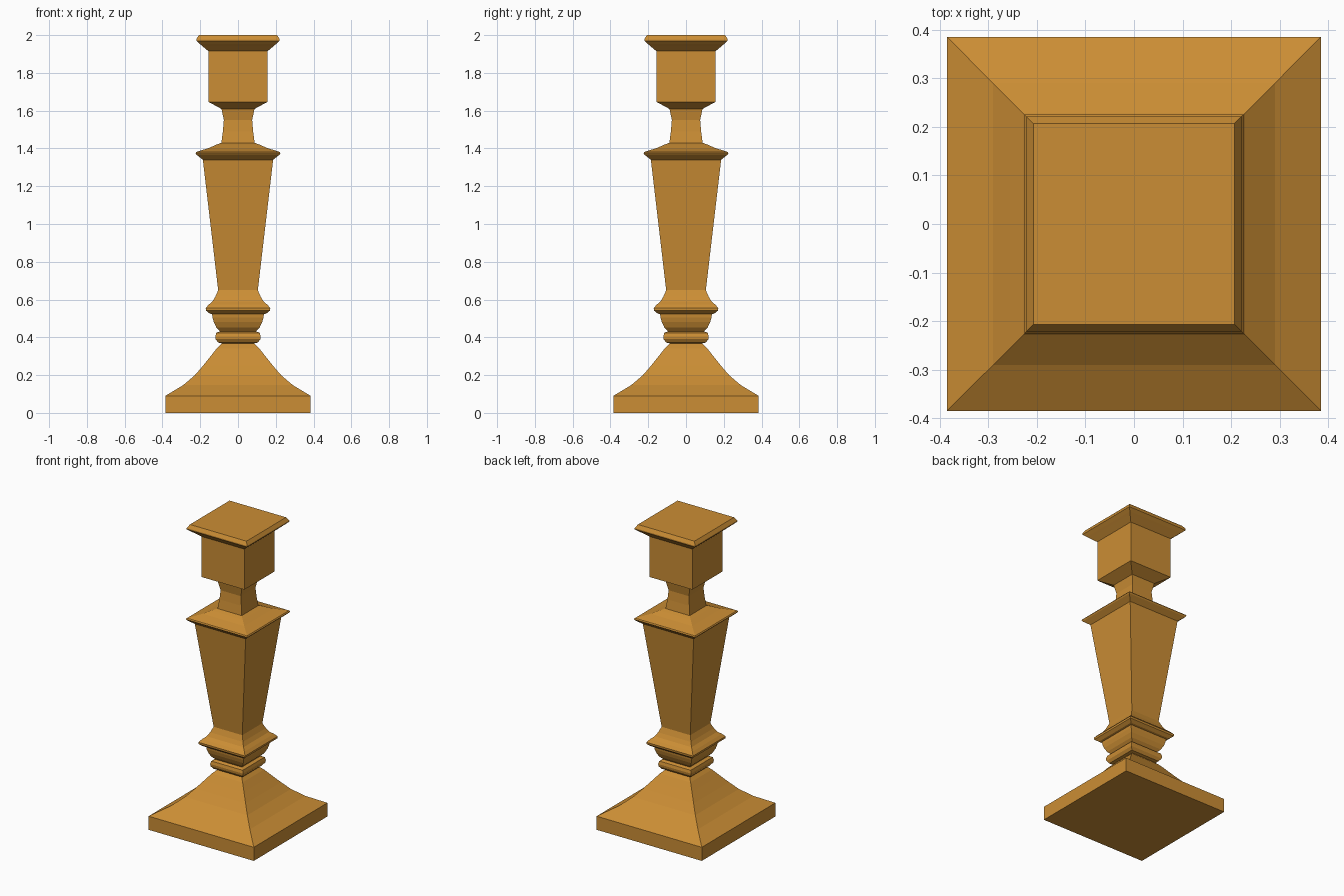
import bpy, bmesh

if "Cube" in bpy.data.objects:
    bpy.data.objects.remove(bpy.data.objects["Cube"])

wood = bpy.data.materials.new("golden_wood")
wood.diffuse_color = (0.60, 0.27, 0.035, 1)
wood.use_nodes = True
wood.node_tree.nodes["Principled BSDF"].inputs["Base Color"].default_value = wood.diffuse_color


def square_turning(name, profile, cap_bottom=False, cap_top=False):
    """Loft square sections through (half width, height) pairs."""
    bm = bmesh.new()
    rings = [[bm.verts.new((sx * r, sy * r, z))
              for sx, sy in ((-1, -1), (1, -1), (1, 1), (-1, 1))]
             for r, z in profile]
    for a, b in zip(rings, rings[1:]):
        for i in range(4):
            j = (i + 1) % 4
            bm.faces.new((a[i], a[j], b[j], b[i]))
    if cap_bottom:
        bm.faces.new(rings[0][::-1])
    if cap_top:
        bm.faces.new(rings[-1])
    mesh = bpy.data.meshes.new(name)
    bm.to_mesh(mesh)
    bm.free()
    mesh.materials.append(wood)
    obj = bpy.data.objects.new(name, mesh)
    bpy.context.collection.objects.link(obj)
    return obj


# Plinth with concave sweep; neighbouring parts share their end section
square_turning("base", [
    (.385, 0), (.385, .09), (.29, .147), (.228, .2), (.185, .25),
    (.145, .3), (.112, .342), (.085, .368)], cap_bottom=True)

# Small rounded ring
square_turning("lower_ring", [
    (.085, .368), (.105, .372), (.118, .39), (.12, .405),
    (.115, .424), (.095, .432)])

# Cup-shaped bulb
square_turning("bulb", [
    (.095, .432), (.115, .453), (.128, .48), (.135, .505), (.137, .523)])

# Moulded collar flaring in to the shaft
square_turning("lower_collar", [
    (.137, .523), (.15, .526), (.17, .542), (.171, .555), (.155, .573),
    (.135, .59), (.12, .615), (.105, .65)])

# Tapered shaft
square_turning("shaft", [(.105, .65), (.186, 1.34)])

# Wide collar on top of the shaft
square_turning("upper_collar", [
    (.186, 1.34), (.22, 1.367), (.225, 1.375), (.22, 1.382), (.152, 1.403),
    (.115, 1.42), (.088, 1.43)])

# Narrow waist
square_turning("neck", [
    (.088, 1.43), (.08, 1.49), (.075, 1.55), (.087, 1.609)])

# Block with chamfered underside
square_turning("block", [(.087, 1.609), (.157, 1.647), (.157, 1.915)])

# Crowning cap
square_turning("cap", [
    (.157, 1.915), (.19, 1.943), (.202, 1.953), (.221, 1.97),
    (.221, 1.978), (.207, 2.0)], cap_top=True)
